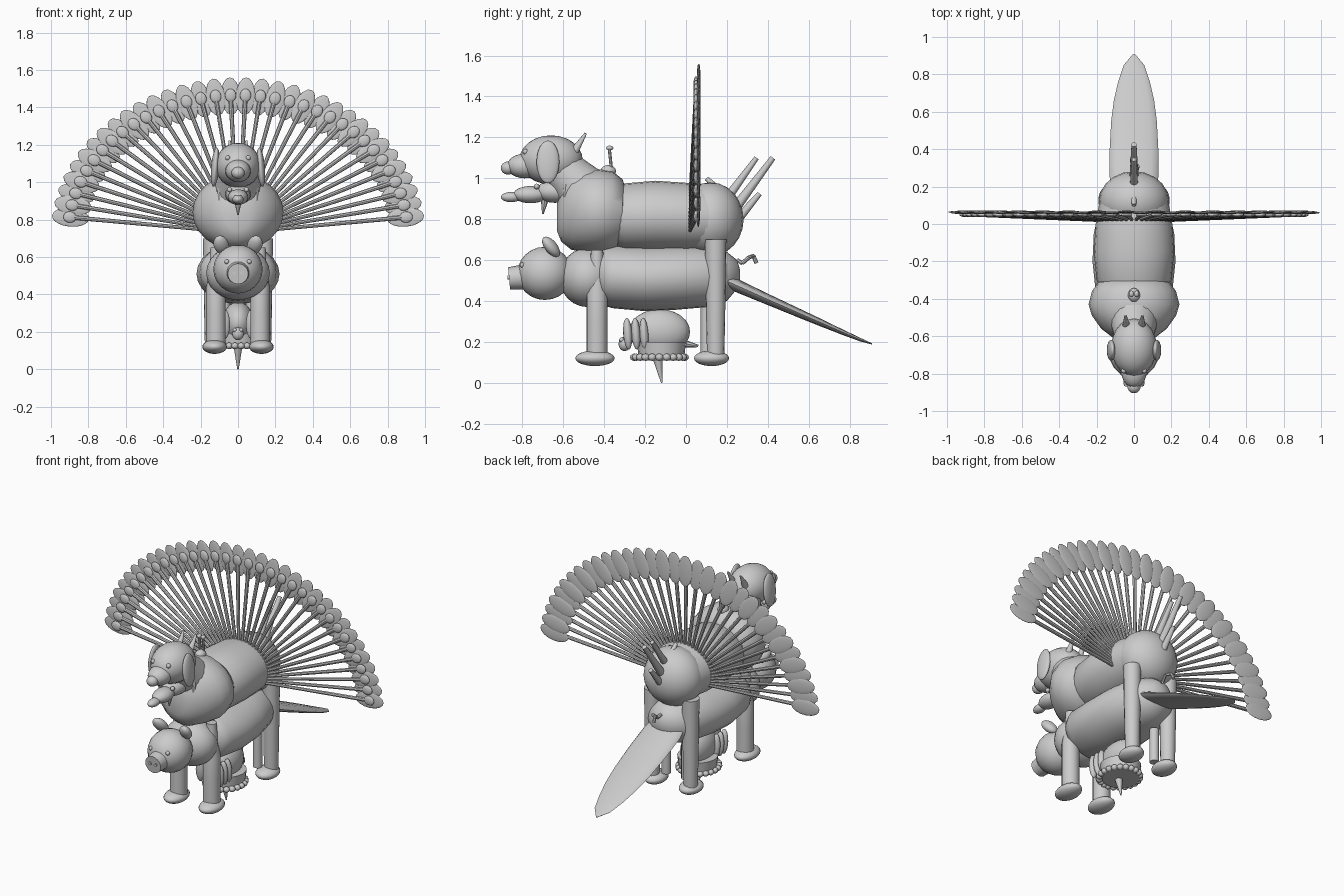
import bpy, bmesh, math
from mathutils import Vector, Matrix

if "Cube" in bpy.data.objects:
    bpy.data.objects.remove(bpy.data.objects["Cube"])


def finish(name, bm):
    bmesh.ops.recalc_face_normals(bm, faces=bm.faces)
    me = bpy.data.meshes.new(name)
    bm.to_mesh(me)
    bm.free()
    ob = bpy.data.objects.new(name, me)
    bpy.context.collection.objects.link(ob)
    for p in me.polygons:
        p.use_smooth = len(p.vertices) < 5
    return ob


def ball(name, loc, r, rot=(0, 0, 0), seg=20, rings=12):
    bm = bmesh.new()
    bmesh.ops.create_uvsphere(bm, u_segments=seg, v_segments=rings, radius=1)
    ob = finish(name, bm)
    ob.location, ob.scale = loc, r
    ob.rotation_euler = [math.radians(a) for a in rot]
    return ob


def rod(name, p0, p1, r0, r1, seg=10):
    p0, p1 = Vector(p0), Vector(p1)
    d = p1 - p0
    bm = bmesh.new()
    bmesh.ops.create_cone(bm, cap_ends=True, segments=seg, radius1=r0, radius2=r1, depth=d.length)
    q = d.to_track_quat('Z', 'Y').to_matrix().to_4x4()
    bmesh.ops.transform(bm, matrix=Matrix.Translation((p0 + p1) / 2) @ q, verts=bm.verts)
    return finish(name, bm)


def loft(name, sections, n=24):
    """Elliptical sections (y, z, half width, half height) joined along y."""
    bm = bmesh.new()
    rings = []
    for y, z, rx, rz in sections:
        rings.append([bm.verts.new((rx * math.cos(2 * math.pi * i / n), y,
                                    z + rz * math.sin(2 * math.pi * i / n))) for i in range(n)])
    for a, b in zip(rings, rings[1:]):
        for i in range(n):
            bm.faces.new((a[i], a[(i + 1) % n], b[(i + 1) % n], b[i]))
    bm.faces.new(rings[0])
    bm.faces.new(rings[-1])
    return finish(name, bm)


def post(name, x, y, profile, n=16):
    """Upright round limb from (z, radius) pairs."""
    ob = loft(name, [(z, 0, r, r) for z, r in profile], n)
    for v in ob.data.vertices:
        v.co = (v.co.x + x, v.co.z + y, v.co.y)
    ob.data.flip_normals()
    return ob


# upper animal: chest, torso, rump
loft("upper_chest", [(-.63, .81, .06, .07), (-.61, .82, .11, .13), (-.56, .835, .175, .185),
                     (-.49, .84, .225, .2), (-.43, .84, .243, .205), (-.36, .84, .225, .195),
                     (-.31, .835, .19, .16), (-.29, .83, .1, .1)])
loft("upper_torso", [(-.36, .81, .17, .14), (-.3, .81, .2, .165), (-.15, .815, .215, .173),
                     (0, .81, .205, .168), (.12, .805, .185, .155)])
ball("upper_rump", (0, .12, .80), (.188, .162, .18))

# lower animal: barrel body and neck
loft("lower_body", [(-.44, .53, .12, .1), (-.41, .52, .18, .14), (-.36, .52, .205, .155),
                    (-.2, .51, .222, .16), (-.05, .515, .215, .158), (.1, .52, .18, .15),
                    (.2, .52, .13, .12), (.25, .53, .07, .07), (.265, .53, .02, .02)])
ball("lower_neck", (0, -.48, .515), (.17, .14, .145))

# lower head with round snout
ball("lower_head", (0, -.69, .535), (.132, .135, .13))
rod("snout", (0, -.76, .52), (0, -.865, .51), .065, .055, 18)
for s in (-1, 1):
    rod("nostril", (s * .02, -.86, .515), (s * .02, -.872, .515), .01, .01)
    ball("lower_eye", (s * .06, -.80, .575), (.013, .013, .013), seg=10, rings=6)
    ball("lower_ear", (s * .09, -.66, .665), (.04, .03, .06), (38, s * 20, 0))

# upper head with muzzle and hanging ears
rod("upper_neck", (0, -.45, .88), (0, -.61, 1.05), .15, .1, 20)
ball("upper_head", (0, -.66, 1.09), (.122, .155, .12))
ball("upper_muzzle", (0, -.79, 1.06), (.068, .085, .06))
ball("upper_nose", (0, -.87, 1.05), (.035, .035, .032))
for s in (-1, 1):
    ball("hanging_ear", (s * .122, -.675, 1.08), (.022, .056, .105), (0, s * -5, 0))
    rod("horn", (s * .04, -.56, 1.11), (s * .045, -.49, 1.22), .025, .006)
    ball("upper_eye", (s * .055, -.785, 1.13), (.014, .014, .014), seg=10, rings=6)

# small middle head below the upper muzzle
ball("middle_head", (0, -.64, .935), (.068, .095, .055))
ball("middle_muzzle", (0, -.76, .92), (.055, .085, .042))
ball("middle_nose", (0, -.855, .908), (.03, .05, .025))
for s in (-1, 1):
    ball("middle_eye", (s * .045, -.73, .96), (.014, .014, .014), seg=10, rings=6)
    rod("whisker_tuft", (s * .09, -.58, .97), (s * .10, -.60, .83), .022, .004, 8)
rod("chin_tuft", (0, -.69, .90), (0, -.70, .825), .02, .004, 8)

# knob with two stalks on the shoulders
ball("knob", (0, -.38, 1.035), (.032, .038, .03), seg=14, rings=8)
for s in (-1, 1):
    rod("stalk", (s * .012, -.365, 1.05), (s * .014, -.375, 1.145), .008, .008, 8)
    ball("stalk_tip", (s * .014, -.373, 1.148), (.014, .018, .012), seg=10, rings=6)

# legs and feet
for s in (-1, 1):
    post("front_leg", s * .118, -.435, [(.12, .052), (.3, .052), (.44, .052), (.53, .035), (.65, .03)])
    ball("front_foot", (s * .125, -.445, .12), (.066, .096, .038))
    post("hind_leg", s * .135, .145, [(.12, .042), (.3, .046), (.55, .05), (.70, .052)])
    ball("hind_foot", (s * .125, .125, .12), (.066, .086, .038))
    rod("inner_hind_leg", (s * .07, .10, .15), (s * .07, .10, .37), .028, .028, 12)

# fan of feathers
N = 34
for i in range(N):
    a = math.radians(6.5 + 167 * i / (N - 1))
    c, s = math.cos(a), math.sin(a)
    base = Vector((0, .012, .73))
    at = lambda k, y: (.905 * k * c, y, .73 + .735 * k * s)
    d = Vector(at(1, 0)) - Vector((0, 0, .73))
    tilt = -math.degrees(math.atan2(d.z, d.x)) + 90
    rod("fan_quill", base, at(.98, .052), .009, .012, 8)
    k = 1 - .004 / d.length
    ball("fan_tip", at(k, .06 + .004 * (i % 2)), (.051, .008, .1), (0, tilt, 0), 16, 8)
    ball("fan_eye", at(1.0, .049), (.03, .012, .035), (0, tilt, 0), 12, 8)

# rump quills
for p0, p1, r in (((0, .17, .86), (0, .345, 1.10), .025), ((0, .20, .80), (0, .425, 1.10), .028),
                  ((0, .22, .76), (0, .36, .925), .026), ((0, .17, .93), (0, .10, 1.0), .022)):
    rod("rump_quill", p0, p1, r, r * .5)

# broad flat leaf-shaped tail
loft("paddle_tail", [(.15, .52, .11, .035), (.25, .475, .13, .034), (.4, .408, .13, .028),
                     (.55, .342, .122, .023), (.66, .294, .108, .019), (.76, .25, .085, .014),
                     (.85, .212, .055, .009), (.91, .19, .004, .003)], 16)

# small kinked tail
path = [(0, .25, .60), (.012, .275, .585), (.02, .31, .615), (-.01, .33, .62), (-.012, .345, .585)]
for p, q in zip(path, path[1:]):
    rod("kinked_tail", p, q, .01, .01, 8)

# small creature under the belly
ball("under_body", (0, -.13, .25), (.085, .15, .11))
rod("under_base", (0, -.12, .11), (0, -.12, .2), .11, .12, 20)
for s in (-1, 1):
    for y in (-.285, -.245, -.205):
        ball("under_pad", (s * .07, y, .24), (.028, .022, .078), (4, 0, 0), 14, 8)
ball("under_face", (0, -.30, .19), (.032, .03, .035), seg=14, rings=8)
for s in (-1, 1):
    ball("under_eye", (s * .017, -.315, .21), (.012, .012, .012), seg=10, rings=6)
rod("under_barb", (0, -.0, .19), (0, .06, .18), .018, .006, 8)
for i in range(22):
    a = 2 * math.pi * i / 22
    ball("under_bead", (.115 * math.cos(a), -.13 + .125 * math.sin(a), .125), (.02, .02, .018), seg=10, rings=6)
rod("under_spike", (0, -.14, .13), (0, -.118, 0), .026, .004, 10)

for ob in bpy.context.collection.objects:
    ob.select_set(True)
bpy.context.view_layer.objects.active = ob
bpy.ops.object.shade_smooth_by_angle(angle=math.radians(40))
